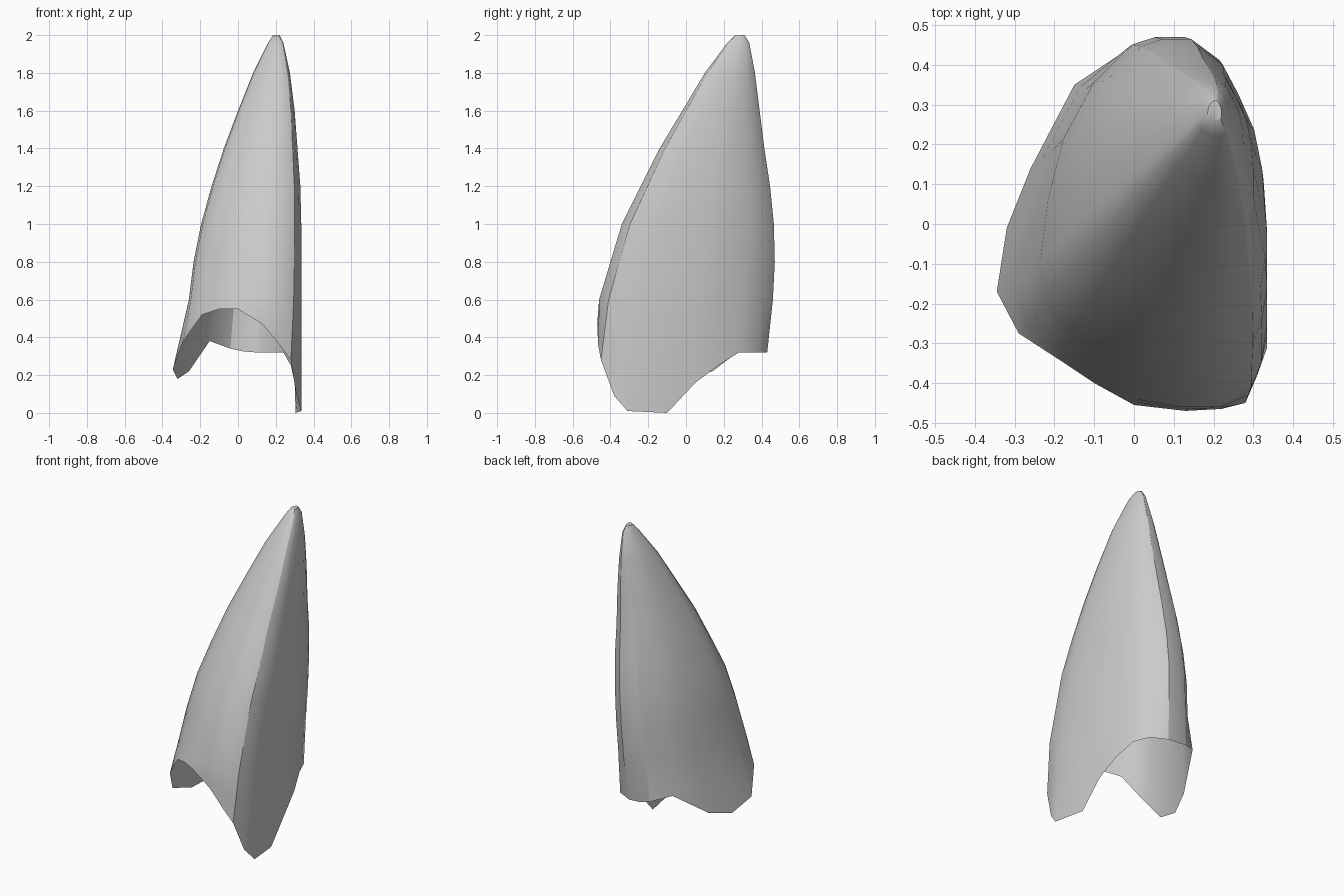
import bpy
import bmesh
import math
from mathutils import Vector

default_cube = bpy.data.objects.get("Cube")
if default_cube:
    bpy.data.objects.remove(default_cube, do_unlink=True)


def make_material(name, colour):
    material = bpy.data.materials.new(name)
    material.use_nodes = True
    material.diffuse_color = colour
    shader = next(n for n in material.node_tree.nodes if n.type == "BSDF_PRINCIPLED")
    shader.inputs["Base Color"].default_value = colour
    return material


# Horizontal section of the shell at its shoulder, starting at the front ridge
section = [
    (.295, -.41), (.22, -.46), (.12, -.46), (0, -.44), (-.1, -.38), (-.18, -.32),
    (-.25, -.24), (-.26, -.13), (-.24, .03), (-.2, .19), (-.12, .34), (-.02, .44),
    (.04, .46), (.12, .46), (.2, .4), (.25, .3), (.3, .18), (.325, .05),
    (.335, -.1), (.335, -.25), (.32, -.35),
]

# Scalloped lower rim, one point below each section point
rim = [
    (.28, -.45, .28), (.22, -.465, .36), (.13, -.47, .47), (0, -.455, .55),
    (-.1, -.4, .55), (-.19, -.34, .52), (-.29, -.275, .38), (-.345, -.17, .23),
    (-.32, -.01, .18), (-.26, .14, .22), (-.15, .35, .38), (-.04, .42, .34),
    (.03, .43, .325), (.1, .43, .32), (.2, .38, .32), (.24, .28, .32),
    (.28, .17, .25), (.3, .05, .16), (.305, -.1, 0), (.335, -.31, .01),
    (.31, -.38, .09),
]

# Bounds of the section as it tapers: height, x range, y range
levels = [
    (.6, -.26, .335, -.46, .46), (.8, -.235, .335, -.4, .47),
    (1, -.195, .335, -.34, .465), (1.2, -.14, .33, -.24, .445),
    (1.4, -.075, .315, -.14, .415), (1.6, 0, .3, -.02, .39),
    (1.8, .08, .275, .1, .365), (1.96, .16, .24, .22, .335),
    (2, .185, .22, .26, .31),
]


def remap(value, old_low, old_high, new_low, new_high):
    """Move a value from one range to another."""
    return new_low + (value - old_low) * (new_high - new_low) / (old_high - old_low)


def fitted_ring(level):
    """Fit the section to the bounds of one level."""
    height, x_low, x_high, y_low, y_high = level
    base = levels[0][1:]
    return [
        Vector((remap(x, base[0], base[1], x_low, x_high),
                remap(y, base[2], base[3], y_low, y_high), height))
        for x, y in section
    ]


# Stack the rings from the rim to the tip
rings = [fitted_ring(level) for level in levels]
lower = [Vector(point) for point in rim]
middle = [(low + high) / 2 for low, high in zip(lower, rings[0])]
rings = [lower, middle] + rings

# Bridge neighbouring rings into an open shell and close only the tip
mesh_builder = bmesh.new()
loops = [[mesh_builder.verts.new(point) for point in ring] for ring in rings]
count = len(section)
for low, high in zip(loops, loops[1:]):
    for i in range(count):
        j = (i + 1) % count
        mesh_builder.faces.new((low[i], low[j], high[j], high[i]))
mesh_builder.faces.new(loops[-1])
bmesh.ops.recalc_face_normals(mesh_builder, faces=mesh_builder.faces[:])

# Smooth body with crisp ridges along the front and the back
for face in mesh_builder.faces:
    face.smooth = True
ridge_columns = (0, 11, 13)
for low, high in zip(loops, loops[1:]):
    for column in ridge_columns:
        edge = mesh_builder.edges.get((low[column], high[column]))
        edge.smooth = False
for edge in mesh_builder.edges:
    if edge.is_manifold and edge.calc_face_angle() > math.radians(50):
        edge.smooth = False

# Outward winding: the tip face must look up
mesh_builder.normal_update()
mesh_builder.faces.ensure_lookup_table()
if mesh_builder.faces[-1].normal.z < 0:
    bmesh.ops.reverse_faces(mesh_builder, faces=mesh_builder.faces[:])

shell_mesh = bpy.data.meshes.new("pointed_shell")
mesh_builder.to_mesh(shell_mesh)
mesh_builder.free()
shell_mesh.materials.append(make_material("light grey", (.6, .59, .59, 1)))
shell = bpy.data.objects.new("pointed_shell", shell_mesh)
bpy.context.collection.objects.link(shell)
